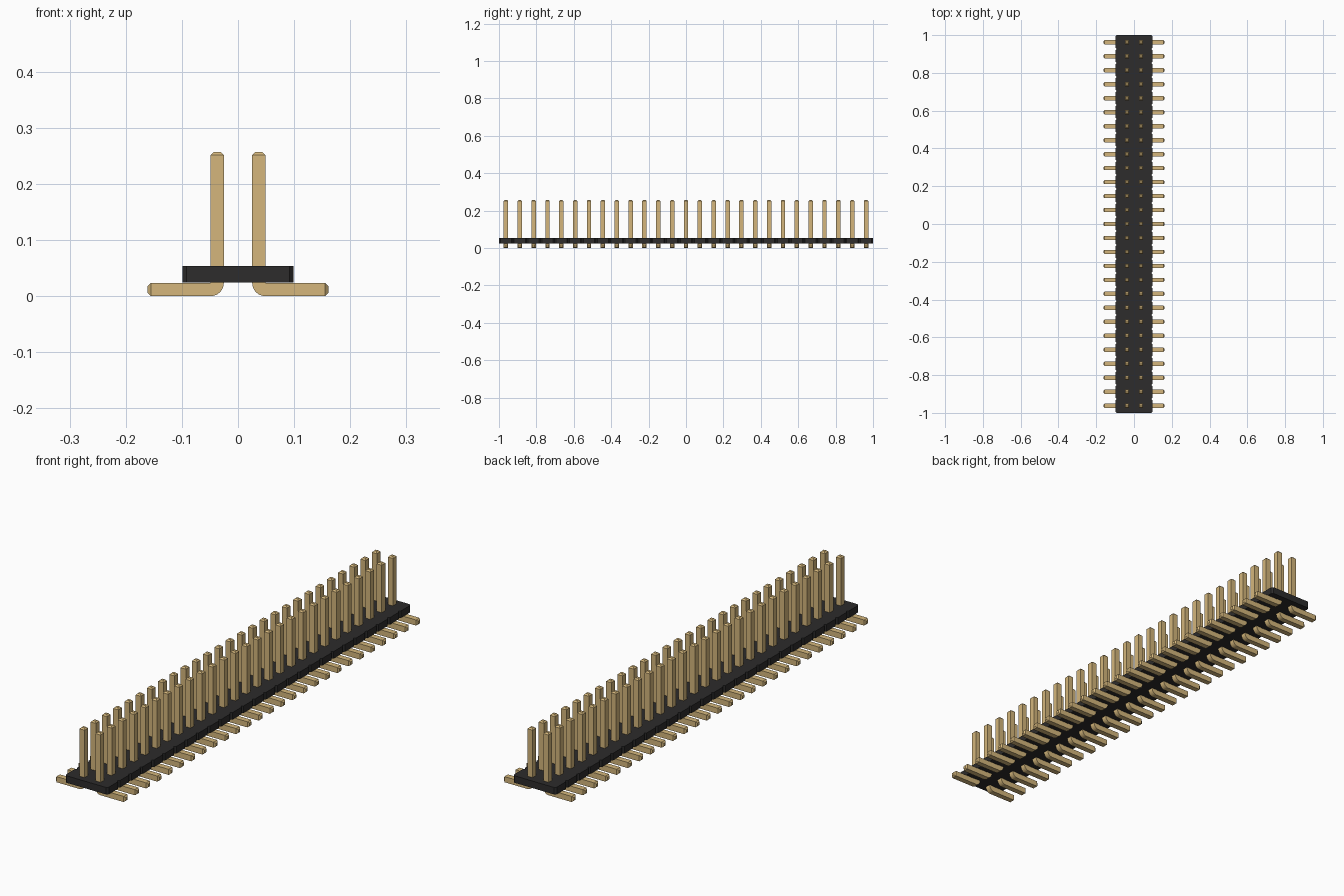
import bpy, bmesh, math

cube = bpy.data.objects.get("Cube")
if cube:
    bpy.data.objects.remove(cube, do_unlink=True)

COUNT = 27
PITCH = 2 / COUNT
PIN = 0.0234            # square pin width
ROW_X = PITCH / 2
TIP = PIN / 4           # taper on pin ends


def material(name, rgb):
    m = bpy.data.materials.new(name)
    m.use_nodes = True
    m.diffuse_color = (*rgb, 1)
    m.node_tree.nodes["Principled BSDF"].inputs["Base Color"].default_value = (*rgb, 1)
    return m


def make_object(name, bm, mat):
    bmesh.ops.recalc_face_normals(bm, faces=bm.faces)
    mesh = bpy.data.meshes.new(name)
    bm.to_mesh(mesh)
    bm.free()
    mesh.materials.append(mat)
    obj = bpy.data.objects.new(name, mesh)
    bpy.context.collection.objects.link(obj)
    return obj


gold = material("pale gold", (0.66, 0.47, 0.20))
black = material("matte black", (0.026, 0.025, 0.025))

# Housing: one outline with a chamfered notch between neighbouring segments
half, notch = 0.099, PITCH / 10
side = []
for i in range(COUNT):
    y0 = -1 + i * PITCH
    y1 = y0 + PITCH
    side += [(half - notch, y0), (half, y0 + notch), (half, y1 - notch)]
side.append((half - notch, 1))
outline = side + [(-x, y) for x, y in reversed(side)]
bm = bmesh.new()
base = bm.faces.new([bm.verts.new((x, y, 0.0245)) for x, y in outline])
top = bmesh.ops.extrude_face_region(bm, geom=[base])
bmesh.ops.translate(bm, vec=(0, 0, 0.0292),
                    verts=[v for v in top["geom"] if isinstance(v, bmesh.types.BMVert)])
make_object("housing", bm, black)

# Bent pin: square sections from the foot, round the bend and up to the tip
inner_x, outer_x = ROW_X + PIN / 2, ROW_X - PIN / 2
foot_x, top_z = 0.161, 0.257
w = PIN / 2
sections = [((foot_x, TIP), (foot_x, PIN - TIP), w - TIP),
            ((foot_x - TIP, 0), (foot_x - TIP, PIN), w)]
STEPS = 8
for k in range(STEPS + 1):
    a = math.pi / 2 * k / STEPS
    sections.append(((inner_x - PIN * math.sin(a), PIN - PIN * math.cos(a)),
                     (inner_x, PIN), w))
sections += [((outer_x, top_z - TIP), (inner_x, top_z - TIP), w),
             ((outer_x + TIP, top_z), (inner_x - TIP, top_z), w - TIP)]

bm = bmesh.new()
rings = []
for (ox, oz), (ix, iz), d in sections:
    rings.append([bm.verts.new(p) for p in
                  ((ox, -d, oz), (ox, d, oz), (ix, d, iz), (ix, -d, iz))])
for a, b in zip(rings, rings[1:]):
    for j in range(4):
        n = (j + 1) % 4
        bm.faces.new((a[j], a[n], b[n], b[j]))
bm.faces.new(rings[0])
bm.faces.new(rings[-1])
bmesh.ops.remove_doubles(bm, verts=bm.verts, dist=0.0001)
bmesh.ops.translate(bm, verts=bm.verts, vec=(0, -1 + PITCH / 2, 0))
pins = make_object("contact_pins", bm, gold)

bpy.context.view_layer.objects.active = pins
pins.select_set(True)
bpy.ops.object.shade_smooth_by_angle(angle=math.radians(25))

# Repeat along the housing and mirror to the second row
array = pins.modifiers.new("along_housing", 'ARRAY')
array.count = COUNT
array.use_relative_offset = False
array.use_constant_offset = True
array.constant_offset_displace = (0, PITCH, 0)
mirror = pins.modifiers.new("second_row", 'MIRROR')
mirror.use_axis = (True, False, False)
mirror.use_mirror_merge = False
